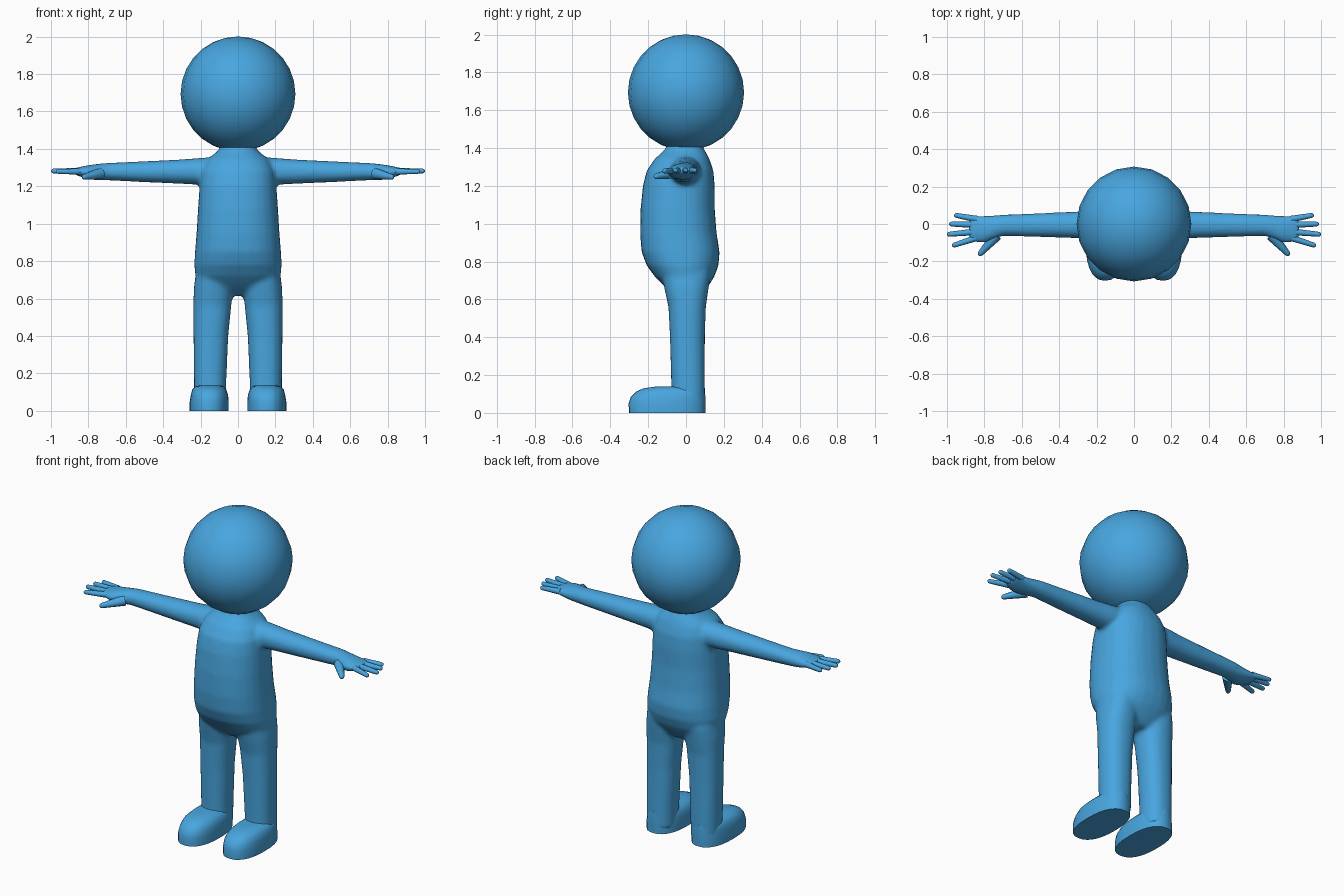
import bpy, bmesh, math
from mathutils import Vector

if "Cube" in bpy.data.objects:
    bpy.data.objects.remove(bpy.data.objects["Cube"])

blue = bpy.data.materials.new("sky blue")
blue.diffuse_color = (0.065, 0.38, 0.74, 1)
blue.use_nodes = True
blue.node_tree.nodes["Principled BSDF"].inputs["Base Color"].default_value = blue.diffuse_color


def finish(name, bm, angle=60):
    bmesh.ops.recalc_face_normals(bm, faces=bm.faces)
    me = bpy.data.meshes.new(name)
    bm.to_mesh(me)
    bm.free()
    me.materials.append(blue)
    ob = bpy.data.objects.new(name, me)
    bpy.context.collection.objects.link(ob)
    bpy.ops.object.select_all(action='DESELECT')
    bpy.context.view_layer.objects.active = ob
    ob.select_set(True)
    bpy.ops.object.shade_smooth_by_angle(angle=math.radians(angle))
    return ob


def skin(bm, loops):
    """Bridge rings of points into a closed tube."""
    rings = [[bm.verts.new(p) for p in loop] for loop in loops]
    n = len(rings[0])
    for a, b in zip(rings, rings[1:]):
        for i in range(n):
            j = (i + 1) % n
            bm.faces.new((a[i], a[j], b[j], b[i]))
    bm.faces.new(rings[0][::-1])
    bm.faces.new(rings[-1])


def loft(bm, axis, sections, side=1, power=2.3, n=28):
    """Sections are (position, u min, u max, v min, v max) along the axis."""
    loops = []
    for t, u0, u1, v0, v1 in sections:
        loop = []
        for i in range(n):
            a = math.tau * i / n
            c, s = math.cos(a), math.sin(a)
            u = (u0 + u1) / 2 + (u1 - u0) / 2 * math.copysign(abs(c) ** (2 / power), c)
            v = (v0 + v1) / 2 + (v1 - v0) / 2 * math.copysign(abs(s) ** (2 / power), s)
            p = (u, v, t) if axis == 'z' else (t, u, v)
            loop.append((p[0] * side, p[1], p[2]))
        loops.append(loop)
    skin(bm, loops)


def finger(bm, start, end, r0, r1, side):
    """Tapered tube with a rounded tip."""
    a, b = Vector(start), Vector(end)
    d = (b - a).normalized()
    w = d.cross(Vector((0, 0, 1))).normalized()
    h = w.cross(d)
    tip = (b - a).length
    loops = []
    for dist, r in ((0, r0), (tip - r1, r1), (tip - r1 * .4, r1 * .8), (tip, r1 * .3)):
        loop = []
        for i in range(10):
            t = math.tau * i / 10
            p = a + d * dist + (w * math.cos(t) + h * math.sin(t)) * r
            loop.append((p.x * side, p.y, p.z))
        loops.append(loop)
    skin(bm, loops)


# Head
bm = bmesh.new()
bmesh.ops.create_uvsphere(bm, u_segments=20, v_segments=14, radius=0.307)
bmesh.ops.translate(bm, verts=bm.verts, vec=(0, 0, 1.694))
finish("head", bm)

# Body: torso, legs and arms blended into one skin
torso = [(z, -w, w, y0, y1) for z, w, y0, y1 in (
    (0.615, .08, -.04, .07), (0.645, .15, -.085, .10), (0.68, .205, -.125, .125),
    (0.72, .228, -.165, .15), (0.78, .234, -.208, .172), (0.85, .230, -.235, .178),
    (0.95, .222, -.243, .162), (1.08, .214, -.240, .152), (1.20, .206, -.228, .152),
    (1.28, .198, -.208, .145), (1.34, .170, -.168, .125), (1.375, .125, -.13, .108),
    (1.40, .098, -.105, .09), (1.45, .09, -.095, .085))]
leg = [(0.03, .065, .235, -.08, .10), (0.15, .063, .235, -.078, .10),
       (0.40, .052, .238, -.085, .10), (0.56, .036, .239, -.093, .105),
       (0.66, .025, .236, -.115, .12), (0.74, .03, .225, -.13, .13)]
arm = [(0.08, -.09, .08, 1.20, 1.36), (0.20, -.082, .075, 1.208, 1.352),
       (0.30, -.076, .067, 1.213, 1.344), (0.50, -.070, .058, 1.222, 1.334),
       (0.70, -.064, .050, 1.232, 1.325), (0.76, -.085, .046, 1.233, 1.319),
       (0.80, -.102, .045, 1.238, 1.313), (0.84, -.098, .045, 1.25, 1.305),
       (0.875, -.088, .043, 1.264, 1.297), (0.885, -.082, .038, 1.268, 1.292)]
bm = bmesh.new()
loft(bm, 'z', torso)
for side in (-1, 1):
    loft(bm, 'z', leg, side)
    loft(bm, 'x', arm, side, 2.1)
body = finish("body", bm)
remesh = body.modifiers.new("blend", 'REMESH')
remesh.mode = 'VOXEL'
remesh.voxel_size = 0.012
remesh.use_smooth_shade = True
soften = body.modifiers.new("soften", 'SMOOTH')
soften.factor = 0.5
soften.iterations = 7

# Hands: four fingers and a thumb
fingers = [((.84, .026, 1.281), (.962, .048, 1.282)),
           ((.85, -.004, 1.281), (.988, .000, 1.283)),
           ((.85, -.042, 1.281), (1.00, -.056, 1.282)),
           ((.83, -.070, 1.279), (.973, -.117, 1.279))]
for side, label in ((-1, "left"), (1, "right")):
    bm = bmesh.new()
    for start, end in fingers:
        finger(bm, start, end, .018, .013, side)
    finger(bm, (.735, -.06, 1.268), (.83, -.168, 1.248), .031, .015, side)
    finish(label + "_fingers", bm)

# Feet: rounded shoes with flat soles
foot = [(0, .05, .258, -.302, .102), (.05, .05, .258, -.303, .102),
        (.085, .053, .252, -.292, .102), (.112, .062, .245, -.265, .101),
        (.13, .078, .228, -.225, .10), (.139, .105, .20, -.16, .085)]
for side, label in ((-1, "left"), (1, "right")):
    bm = bmesh.new()
    loft(bm, 'z', foot, side, 2.4)
    finish(label + "_foot", bm, 50)
